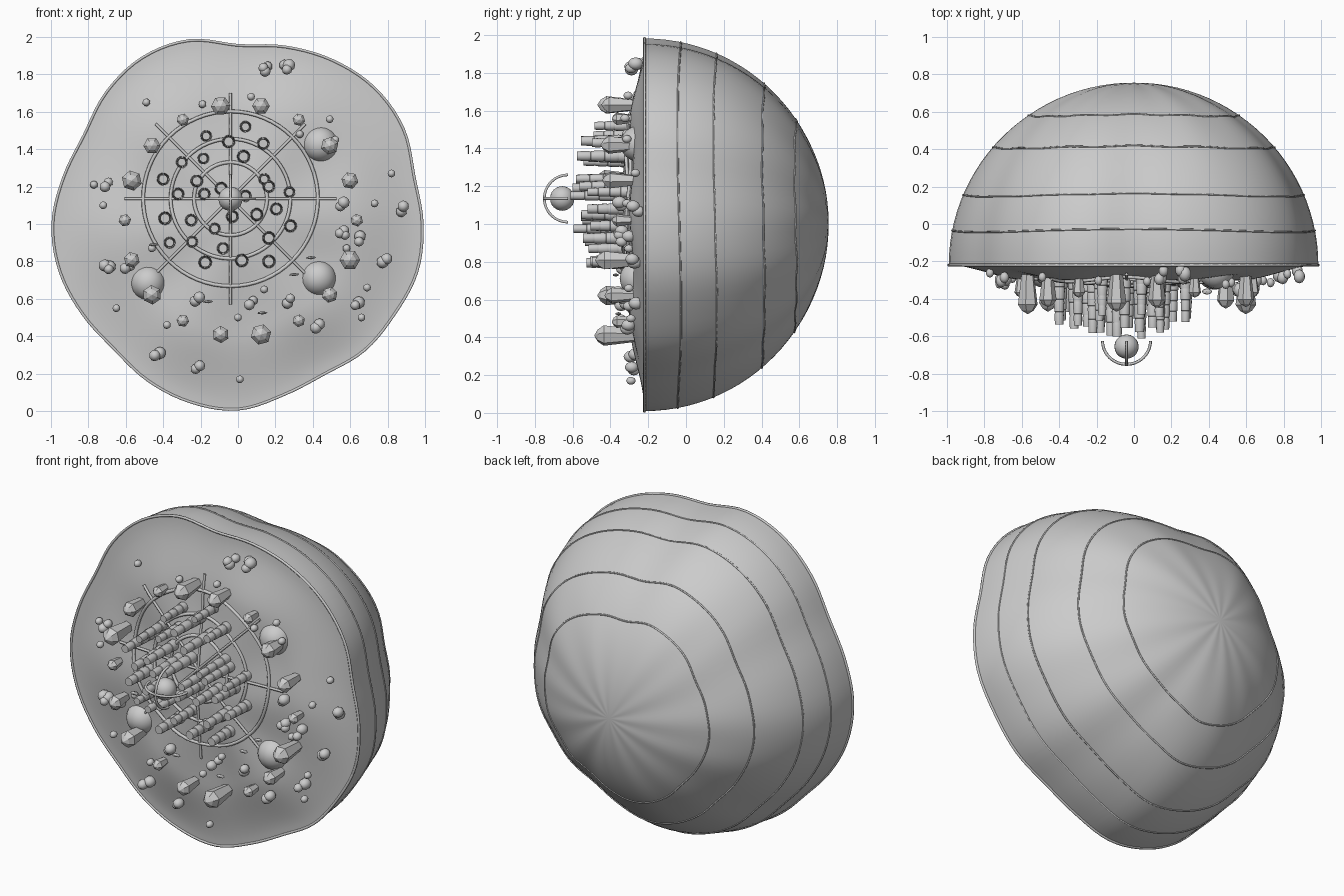
import bpy, bmesh, math, random
from mathutils import Matrix

if "Cube" in bpy.data.objects:
    bpy.data.objects.remove(bpy.data.objects["Cube"])

random.seed(4)
CZ = 1.0                 # height of the shell axis
RIM_Y = -0.22            # plane of the open rim
DEPTH = 0.975            # shell depth behind the rim
TAU = 2 * math.pi

stone = bpy.data.materials.new("stone grey")
stone.diffuse_color = (0.6, 0.6, 0.6, 1)
stone.use_nodes = True
stone.node_tree.nodes["Principled BSDF"].inputs["Base Color"].default_value = stone.diffuse_color

# rim radius every 15 degrees, counter-clockwise from +x
RADII = [.985, .975, 1.02, 1.03, 1.01, .98, .955, 1.015, 1.025, .995, .95, .965,
         .99, .985, .96, .94, .965, .985, .99, .945, .925, .955, .965, .99]


def rim_radius(a):
    t = (a % TAU) / TAU * 24
    i, f = int(t), t - int(t)
    p0, p1, p2, p3 = (RADII[(i + k) % 24] for k in (-1, 0, 1, 2))
    return p1 + .5 * f * (p2 - p0 + f * (2*p0 - 5*p1 + 4*p2 - p3 + f * (3*(p1 - p2) + p3 - p0)))


def terrain_y(x, z):
    """Front relief: raised plateau with a central swell and rolling lumps."""
    dz = z - CZ
    a = math.atan2(dz, x)
    s = min(1, math.hypot(x, dz) / rim_radius(a))
    e = min(1, (1 - s) / .4)
    plateau = .06 * e * e * (3 - 2 * e)
    swell = .05 * math.exp(-(s / .45) ** 2)
    lumps = .02 * math.sin(6 * a + 1) * math.sin(math.pi * s) ** 2 * s
    return RIM_Y - plateau - (swell + lumps) * min(1, (1 - s) / .12)


def finish(name, bm, smooth=True, angle=40):
    bmesh.ops.recalc_face_normals(bm, faces=bm.faces)
    me = bpy.data.meshes.new(name)
    bm.to_mesh(me)
    bm.free()
    ob = bpy.data.objects.new(name, me)
    bpy.context.collection.objects.link(ob)
    me.materials.append(stone)
    if smooth:
        bpy.ops.object.select_all(action='DESELECT')
        ob.select_set(True)
        bpy.context.view_layer.objects.active = ob
        bpy.ops.object.shade_smooth_by_angle(angle=math.radians(angle))
    return ob


def polar_sheet(rings, point, segs=96):
    """Fan of rings; point(s, a) with s from 0 (centre) to 1 (rim)."""
    bm = bmesh.new()
    prev = [bm.verts.new(point(0, 0))]
    for r in range(1, rings + 1):
        row = [bm.verts.new(point(r / rings, TAU * k / segs)) for k in range(segs)]
        for k in range(segs):
            n = (k + 1) % segs
            if r == 1:
                bm.faces.new((prev[0], row[k], row[n]))
            else:
                bm.faces.new((prev[k], row[k], row[n], prev[n]))
        prev = row
    return bm


def tube(name, paths, radius, cyclic):
    cu = bpy.data.curves.new(name, 'CURVE')
    cu.dimensions = '3D'
    cu.bevel_depth = radius
    cu.bevel_resolution = 1
    cu.use_fill_caps = True
    for pts in paths:
        sp = cu.splines.new('POLY')
        sp.points.add(len(pts) - 1)
        for p, co in zip(sp.points, pts):
            p.co = (*co, 1)
        sp.use_cyclic_u = cyclic
    cu.materials.append(stone)
    ob = bpy.data.objects.new(name, cu)
    bpy.context.collection.objects.link(ob)


def spike(bm, x, z, y0, profile, sides):
    """Lathe a (distance, radius) profile along -y."""
    spin, prev = random.random() * TAU, None
    for d, r in profile:
        row = [bm.verts.new((x + r * math.cos(spin + TAU*k/sides), y0 - d,
                             z + r * math.sin(spin + TAU*k/sides))) for k in range(sides)]
        if prev:
            for k in range(sides):
                n = (k + 1) % sides
                bm.faces.new((prev[k], prev[n], row[n], row[k]))
        prev = row
    bm.faces.new(prev)


def ball(bm, c, r, sub=2, scale=(1, 1, 1)):
    m = Matrix.Translation(c) @ Matrix.Diagonal((*scale, 1))
    bmesh.ops.create_icosphere(bm, subdivisions=sub, radius=r, matrix=m)


# rear shell
def shell_point(s, a):
    t = s * math.pi / 2
    r = rim_radius(a) * math.sin(t)
    dent = .004 * math.sin(13 * a) * math.sin(2 * t)
    return (r * math.cos(a), RIM_Y + (DEPTH + dent) * math.cos(t), CZ + r * math.sin(a))


finish("shell", polar_sheet(26, shell_point))


# front relief
def relief_point(s, a):
    r = rim_radius(a) * s
    x, z = r * math.cos(a), CZ + r * math.sin(a)
    return (x, terrain_y(x, z), z)


finish("front_relief", polar_sheet(30, relief_point))

# rim cord and contour bands around the shell
ANG = [TAU * k / 120 for k in range(120)]
tube("rim_cord", [[shell_point(1, a) for a in ANG]], .008, True)
bands = []
for y in (-.035, .155, .41, .58):
    s0 = math.acos((y - RIM_Y) / DEPTH) / (math.pi / 2)
    bands.append([shell_point(s0 + .006 * math.sin(3 * a), a) for a in ANG])
tube("shell_bands", bands, .005, True)

# web of rings and spokes on the mound
WX, WZ = -.04, 1.135


def web_point(r, a):
    x, z = WX + r * math.cos(a), WZ + r * math.sin(a)
    return (x, terrain_y(x, z) - .008, z)


tube("web_rings", [[web_point(r, TAU*k/64) for k in range(64)] for r in (.195, .32, .467)], .01, True)
tube("web_spokes", [[web_point(.565 * j / 10, TAU * k / 8) for j in range(11)] for k in range(8)], .008, False)

# stepped columns
COLS = [(.04, 1.52), (-.17, 1.47), (-.05, 1.44), (.135, 1.43), (-.185, 1.35), (.03, 1.36), (-.3, 1.33),
        (-.09, 1.19), (.14, 1.24), (.165, 1.2), (.275, 1.17), (-.22, 1.23), (-.4, 1.24), (-.32, 1.16),
        (-.18, 1.16), (.1, 1.05), (-.03, 1.04), (-.25, 1.02), (-.125, .975), (.205, 1.08), (.28, .99),
        (-.39, 1.03), (-.365, .9), (-.245, .905), (-.08, .87), (.165, .925), (-.175, .795),
        (.02, .805), (.165, .8), (.04, 1.15)]
bm = bmesh.new()
for x, z in COLS:
    base = terrain_y(x, z) + .02
    d = math.hypot(x - WX, z - WZ)
    length = base + .63 - .28 * d + random.uniform(-.05, .02)
    wide = random.uniform(.031, .037)
    prof = []
    for k in range(4):
        r = wide - .003 * k
        prof += [(length * k / 4, r * .9), (length * (k + .2) / 4, r), (length * (k + .97) / 4, r * .92)]
    spike(bm, x, z, base, prof, 12)
finish("stepped_columns", bm)

# circle of crystals
SIZES = [.034, .046, .048, .034, .047, .052, .034, .046, .055,
         .034, .043, .052, .034, .046, .056, .034, .043, .055]
bm = bmesh.new()
for k, r in enumerate(SIZES):
    a = TAU * k / 18
    x, z = .015 + .62 * math.cos(a), 1.02 + .62 * math.sin(a)
    base = terrain_y(x, z) + .02
    length = base + .25 + r * 4.2
    spike(bm, x, z, base, [(0, r * .6), (length * .78, r), (length * .92, r * .6), (length, .002)], 6)
finish("crystals", bm, smooth=False)

# large half-sunk spheres
bm = bmesh.new()
for x, z, r in ((.44, 1.425, .095), (-.48, .685, .093), (.43, .71, .095)):
    ball(bm, (x, terrain_y(x, z) + .03, z), r, 3)
finish("boulders", bm)

# small pebble clusters: x, z, count
PEBBLES = [(.15, 1.83, 3), (.26, 1.84, 3), (.07, 1.68, 1), (-.49, 1.65, 1), (-.19, 1.64, 1), (.49, 1.56, 1),
           (.33, 1.48, 1), (.52, 1.45, 1), (.82, 1.27, 1), (.88, 1.08, 2), (.55, 1.11, 2), (.73, 1.11, 1),
           (.56, .95, 3), (.65, .92, 2), (.58, .87, 1), (.78, .81, 2), (.63, .58, 2), (.69, .66, 1),
           (.66, .5, 1), (.42, .46, 2), (.07, .58, 2), (.27, .59, 2), (.01, .17, 1), (-.22, .24, 2),
           (-.43, .3, 2), (-.38, .46, 1), (-.65, .55, 1), (-.7, .77, 3), (-.59, .77, 2), (-.7, 1.21, 2),
           (-.77, 1.21, 1), (-.72, 1.1, 1), (-.22, .6, 2), (.14, .65, 1), (0, .5, 1), (-.46, .87, 1)]
bm = bmesh.new()
for x, z, n in PEBBLES:
    for k in range(n):
        a = random.random() * 1.5 + TAU * k / n
        off = .015 if n > 1 else 0
        px, pz = x + off * math.cos(a), z + off * math.sin(a)
        r = random.uniform(.025, .034) if n > 1 else .021
        ball(bm, (px, terrain_y(px, pz) - random.uniform(.015, .06), pz), r, 2, (1, 1.2, 1))
finish("pebbles", bm, angle=30)

# tiny drifting darts
bm = bmesh.new()
for x, z in ((-.16, .585), (.3, .73), (.13, .525), (-.45, .89), (.39, .82)):
    ball(bm, (x, terrain_y(x, z) - .07, z), .025, 1, (1.2, .7, .35))
finish("darts", bm, smooth=False)

# floating orb with two crossed half hoops
bm = bmesh.new()
ball(bm, (WX, -.655, WZ), .065, 3)
finish("orb", bm)
ARC = [math.pi * k / 24 for k in range(25)]
tube("orb_hoops", [[(WX + .128 * math.cos(t), -.625 - .125 * math.sin(t), WZ) for t in ARC],
                   [(WX, -.625 - .125 * math.sin(t), WZ + .125 * math.cos(t)) for t in ARC]], .008, False)
